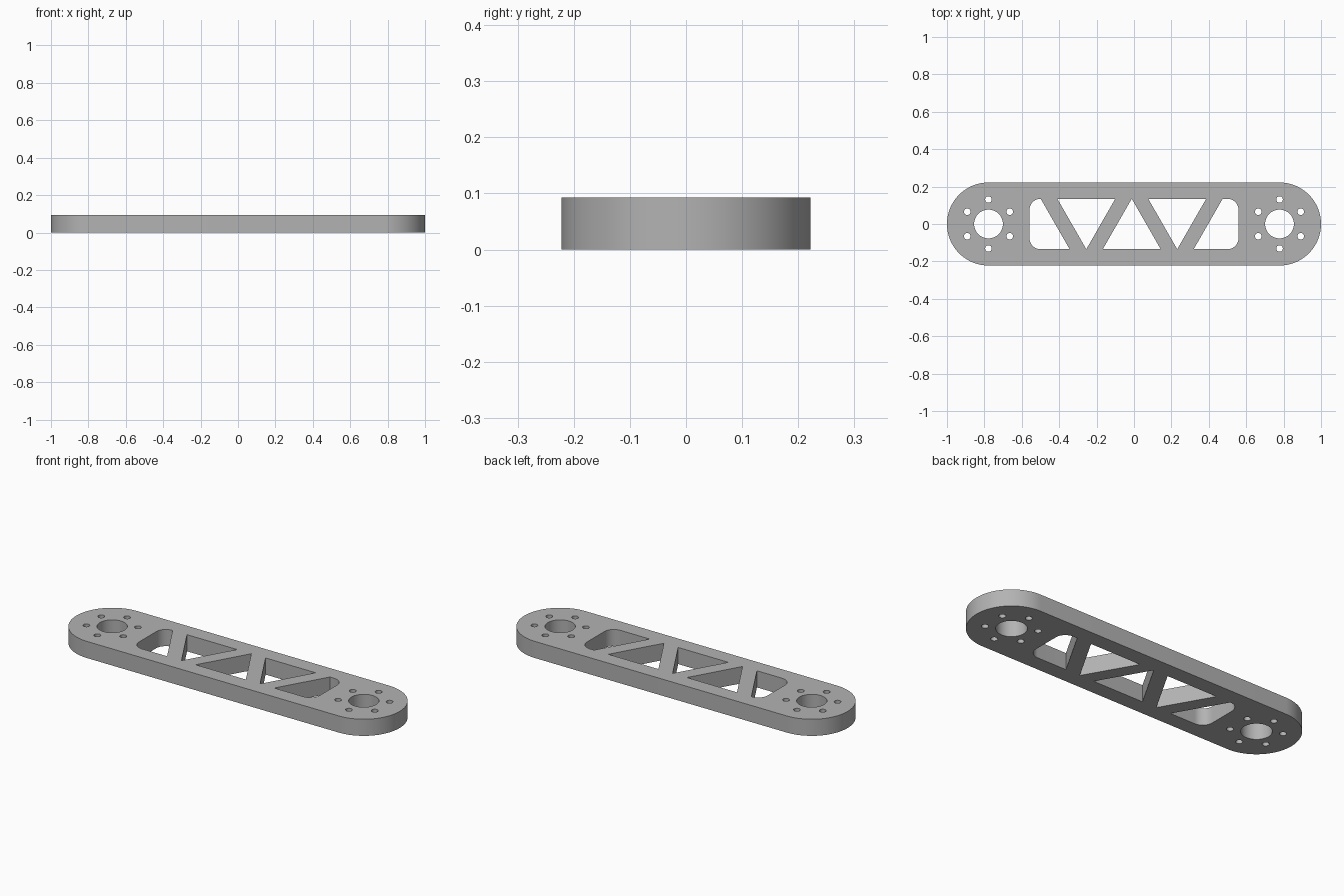
import bpy
import bmesh
from math import sin, cos, pi, radians

cube = bpy.data.objects.get("Cube")
if cube:
    bpy.data.objects.remove(cube, do_unlink=True)

THICK = 0.093      # plate thickness
END_X = 0.778      # centre of each rounded end
END_R = 0.222      # radius of each rounded end
WIN = 0.135        # half height of the truss windows
FILLET = 0.06      # window corner radius

# Single metal colour
metal = bpy.data.materials.new("grey metal")
metal.use_nodes = True
color = (0.45, 0.45, 0.45, 1)
metal.diffuse_color = color
metal.node_tree.nodes["Principled BSDF"].inputs["Base Color"].default_value = color


def arc(cx, cy, r, start, end, steps):
    angles = [radians(start + (end - start) * i / steps) for i in range(steps + 1)]
    return [(cx + r * cos(a), cy + r * sin(a)) for a in angles]


def circle(cx, cy, r, steps):
    return arc(cx, cy, r, 0, 360, steps)[:-1]


# Outer outline
loops = [arc(END_X, 0, END_R, -90, 90, 48) + arc(-END_X, 0, END_R, 90, 270, 48)]

# Bearing hole and ring of six bolt holes at each end
for cx in (-END_X, END_X):
    loops.append(circle(cx, 0, 0.077, 48))
    for i in range(6):
        a = pi / 6 + i * pi / 3
        loops.append(circle(cx + 0.131 * cos(a), 0.131 * sin(a), 0.0175, 24))

# Triangular windows between the diagonal struts
for cx, side in ((-0.255, 1), (-0.012, -1), (0.231, 1)):
    loops.append([(cx - 0.155, side * WIN), (cx + 0.155, side * WIN), (cx, -side * WIN)])

# End windows with two rounded corners and a slanted strut side
for s, top, bottom in ((-1, 0.499, 0.344), (1, 0.474, 0.319)):
    x, y = 0.559 - FILLET, WIN - FILLET
    pts = [(bottom, -WIN)] + arc(x, -y, FILLET, -90, 0, 12)
    pts += arc(x, y, FILLET, 0, 90, 12)
    if x - top > 0.005:
        pts.append((top, WIN))
    loops.append([(s * px, py) for px, py in pts])

# Filled profile extruded to the plate thickness
curve = bpy.data.curves.new("arm_plate", "CURVE")
curve.dimensions = "2D"
curve.fill_mode = "BOTH"
curve.extrude = THICK / 2
for pts in loops:
    spline = curve.splines.new("POLY")
    spline.points.add(len(pts) - 1)
    for p, (x, y) in zip(spline.points, pts):
        p.co = (x, y, THICK / 2, 1)
    spline.use_cyclic_u = True
plate = bpy.data.objects.new("arm_plate", curve)
bpy.context.collection.objects.link(plate)

bpy.ops.object.select_all(action="DESELECT")
plate.select_set(True)
bpy.context.view_layer.objects.active = plate
bpy.ops.object.convert(target="MESH")
plate = bpy.context.object

# Weld, centre on height and clean the surface
bm = bmesh.new()
bm.from_mesh(plate.data)
bmesh.ops.remove_doubles(bm, verts=bm.verts, dist=0.0005)
low = min(v.co.z for v in bm.verts)
for v in bm.verts:
    v.co.z -= low
bmesh.ops.recalc_face_normals(bm, faces=bm.faces)
bm.to_mesh(plate.data)
bm.free()

plate.data.materials.clear()
plate.data.materials.append(metal)
bpy.ops.object.shade_smooth_by_angle(angle=radians(30))
